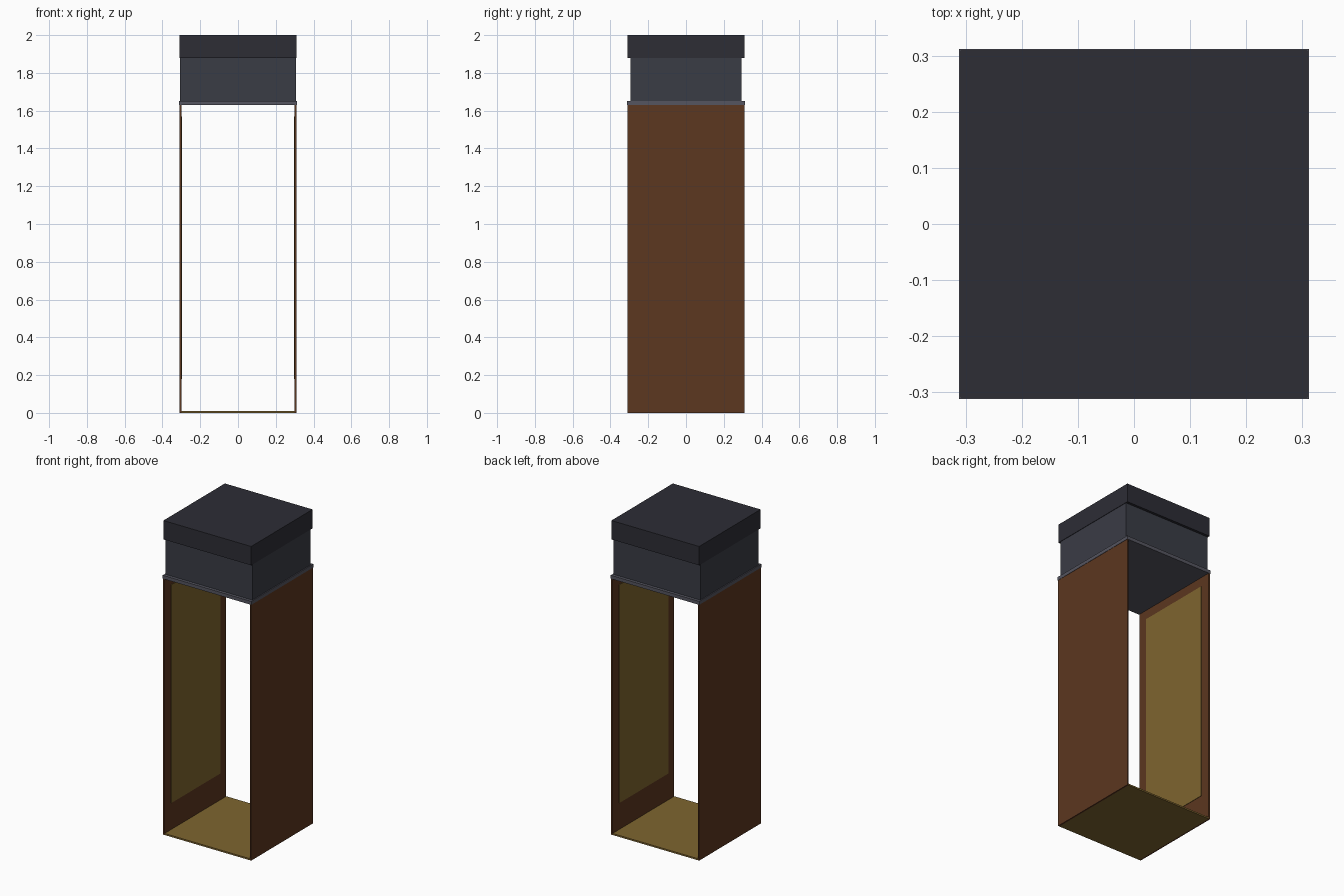
import bpy
import bmesh
from mathutils import Vector

if "Cube" in bpy.data.objects:
    bpy.data.objects.remove(bpy.data.objects["Cube"])


def material(name, rgb):
    m = bpy.data.materials.new(name)
    m.diffuse_color = (*rgb, 1)
    m.use_nodes = True
    m.node_tree.nodes["Principled BSDF"].inputs["Base Color"].default_value = m.diffuse_color
    return m


WOOD = material("brown_wood", (0.107, 0.038, 0.014))
BRASS = material("tan_lining", (0.21, 0.13, 0.028))
DARK = material("dark_metal", (0.026, 0.026, 0.036))
STEEL = material("slate_metal", (0.042, 0.045, 0.06))
TRIM = material("light_trim", (0.09, 0.09, 0.115))


def box(name, lo, hi, mat):
    """Box between two opposite corners."""
    lo, hi = Vector(lo), Vector(hi)
    bm = bmesh.new()
    bmesh.ops.create_cube(bm, size=1)
    bmesh.ops.scale(bm, vec=hi - lo, verts=bm.verts)
    bmesh.ops.translate(bm, vec=(lo + hi) / 2, verts=bm.verts)
    mesh = bpy.data.meshes.new(name)
    bm.to_mesh(mesh)
    bm.free()
    obj = bpy.data.objects.new(name, mesh)
    obj.data.materials.append(mat)
    bpy.context.collection.objects.link(obj)
    return obj


def block(name, hx, hy, z0, z1, mat):
    """Box centred on the vertical axis."""
    return box(name, (-hx, -hy, z0), (hx, hy, z1), mat)


H = 0.31    # half width of the case
T = 0.01    # sheet thickness

# Floor plate between the walls
block("floor", H - T, H, 0, T, BRASS)

# Side walls and their inset lining panels, mirrored across x
for name, lo, hi, mat in (
    ("side_wall", (H - T, -H, 0), (H, H, 1.63), WOOD),
    ("lining_panel", (H - T - 0.003, -0.247, 0.18), (H - T, 0.247, 1.57), BRASS),
):
    wall = box(name, lo, hi, mat)
    mirror = wall.modifiers.new("mirror", 'MIRROR')
    mirror.use_axis = (True, False, False)
    mirror.use_mirror_merge = False

# Head: collar, recessed neck and lid
block("collar", 0.312, 0.312, 1.63, 1.652, TRIM)
block("neck", 0.306, 0.293, 1.652, 1.88, STEEL)
block("lid", 0.309, 0.309, 1.88, 2.0, DARK)
